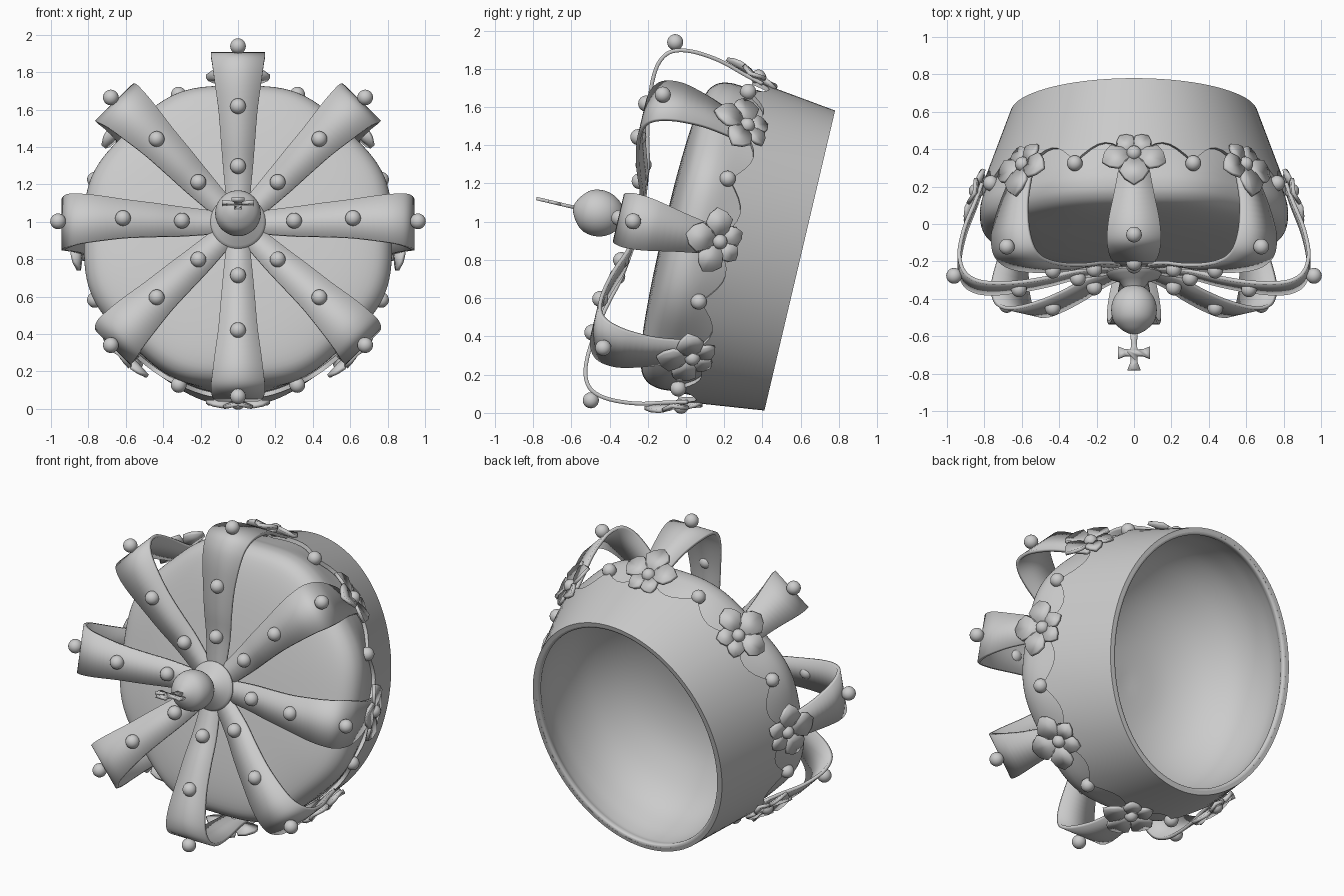
import bpy, bmesh, math
from mathutils import Matrix, Vector

if "Cube" in bpy.data.objects:
    bpy.data.objects.remove(bpy.data.objects["Cube"])

# The crown is modelled upright (local z = its axis) and then tipped forward
TILT = Matrix.Translation((0, 0.595, 0.797)) @ Matrix.Rotation(math.radians(76.75), 4, 'X')
SEG = 128
grey = bpy.data.materials.new("plain_grey")
grey.diffuse_color = (0.6, 0.6, 0.6, 1)
grey.use_nodes = True
grey.node_tree.nodes["Principled BSDF"].inputs["Base Color"].default_value = grey.diffuse_color


def finish(name, bm, thick=0, angle=40):
    bmesh.ops.recalc_face_normals(bm, faces=bm.faces)
    me = bpy.data.meshes.new(name)
    bm.to_mesh(me)
    bm.free()
    me.materials.append(grey)
    ob = bpy.data.objects.new(name, me)
    bpy.context.collection.objects.link(ob)
    ob.matrix_world = TILT
    if thick:
        mod = ob.modifiers.new("thickness", 'SOLIDIFY')
        mod.thickness = thick
        mod.offset = 0
    bpy.ops.object.select_all(action='DESELECT')
    ob.select_set(True)
    bpy.context.view_layer.objects.active = ob
    bpy.ops.object.shade_smooth_by_angle(angle=math.radians(angle))
    return ob


def skin(rows, closed_rows=False, wrap=True):
    """Quads between rows of points; wrap joins each row into a ring."""
    bm = bmesh.new()
    vs = [[bm.verts.new(p) for p in row] for row in rows]
    n = len(rows[0])
    pairs = list(zip(vs, vs[1:])) + ([(vs[-1], vs[0])] if closed_rows else [])
    for a, b in pairs:
        for j in range(n if wrap else n - 1):
            k = (j + 1) % n
            bm.faces.new((a[j], a[k], b[k], b[j]))
    bmesh.ops.remove_doubles(bm, verts=bm.verts, dist=1e-5)
    return bm


def spline(pts, steps=5):
    """Smooth curve through the points (Catmull-Rom)."""
    p = [Vector(q) for q in [pts[0]] + pts + [pts[-1]]]
    out = []
    for i in range(1, len(p) - 2):
        a, b, c, d = p[i - 1:i + 3]
        for s in range(steps):
            t = s / steps
            out.append(0.5 * (2 * b + (c - a) * t + (2 * a - 5 * b + 4 * c - d) * t * t
                              + (3 * b - a - 3 * c + d) * t ** 3))
    return out + [p[-2]]


def ring(a, b, z, puff=0):
    pts = []
    for i in range(SEG):
        th = math.tau * i / SEG
        k = 1 - puff * math.cos(8 * th)
        pts.append((a * k * math.cos(th), b * k * math.sin(th), z))
    return pts


def band_radii(z):
    return 0.66 + 0.37 * z, 0.806 + 0.125 * z


# Head band: oval at the rim, rounder above, with a scalloped top edge
def scallop(th):
    return 0.455 - 0.095 * abs(math.sin(8 * th))


def band_ring(f, inset):
    pts = []
    for i in range(SEG):
        th = math.tau * i / SEG
        z = f * scallop(th)
        a, b = band_radii(z)
        pts.append(((a - inset) * math.cos(th), (b - inset) * math.sin(th), z))
    return pts


finish("head_band", skin([band_ring(0, 0), band_ring(0.5, 0), band_ring(1, 0),
                          band_ring(1, 0.025), band_ring(0.5, 0.025), band_ring(0, 0.025)],
                         closed_rows=True))

# Cloth cap, slightly puffed between the arches
cap_profile = [(0.74, 0.81, 0.30), (0.785, 0.82, 0.40), (0.825, 0.83, 0.5),
               (0.835, 0.832, 0.57), (0.81, 0.81, 0.635), (0.74, 0.745, 0.68),
               (0.58, 0.585, 0.71), (0.32, 0.32, 0.727), (0.0, 0.0, 0.733)]
finish("cap", skin([ring(*p, 0.014 * min(1, max(0, (p[2] - 0.35) / 0.15)))
                    for p in spline(cap_profile, 4)]), angle=60)

# Domed inner lining with a small rolled lip at the rim
lining = [(0.637, 0.783, 0.0), (0.622, 0.768, 0.006), (0.62, 0.766, 0.025), (0.637, 0.775, 0.06),
          (0.655, 0.775, 0.16), (0.64, 0.745, 0.31), (0.58, 0.655, 0.45),
          (0.44, 0.49, 0.585), (0.25, 0.27, 0.665), (0.0, 0.0, 0.69)]
finish("lining", skin([ring(*p) for p in spline(lining, 4)]), angle=60)

# Eight arches: (radius, height, ribbon width)
arch_profile = [(0.855, 0.40, 0.14), (0.88, 0.50, 0.16), (0.922, 0.65, 0.21), (0.935, 0.80, 0.27),
                (0.912, 0.90, 0.29), (0.85, 0.95, 0.275), (0.75, 0.965, 0.25),
                (0.60, 0.953, 0.21), (0.45, 0.925, 0.185), (0.30, 0.887, 0.16), (0.12, 0.865, 0.125)]
arch_curve = spline(arch_profile)
for i in range(8):
    th = i * math.tau / 8
    out = Vector((math.cos(th), math.sin(th), 0))
    side = Vector((-math.sin(th), math.cos(th), 0))
    rows = []
    for r, z, w in arch_curve:
        # the feet follow the narrower oval of the band
        k = 1 - 0.05 * max(0, min(1, (0.8 - z) / 0.4)) * abs(out.x)
        c = out * (r * k) + Vector((0, 0, z))
        rows.append([c - side * w / 2, c + side * w / 2])
    finish(f"arch_{i + 1}", skin(rows, wrap=False), thick=0.02)


def pearl(bm, pos, radius=0.042):
    bmesh.ops.create_uvsphere(bm, u_segments=20, v_segments=12, radius=radius,
                              matrix=Matrix.Translation(pos))


# Pearls: three on each arch, one on each scallop point
bm = bmesh.new()
for i in range(8):
    th = i * math.tau / 8
    for r, z in ((0.30, 0.91), (0.615, 0.97), (0.962, 0.896)):
        pearl(bm, (r * math.cos(th), r * math.sin(th), z))
    th += math.tau / 16
    a, b = band_radii(0.455)
    pearl(bm, (a * math.cos(th), b * math.sin(th), 0.465))
finish("pearls", bm, angle=60)

# Flowers at the foot of each arch, leaning outward, with a large petal pointing up
petal = [(0.08, 0), (0.3, 0.26), (0.62, 0.4), (0.85, 0.25), (1.0, 0)]
petals = [(0, 0.195), (72, 0.18), (-72, 0.18), (144, 0.13), (-144, 0.13)]
for i in range(8):
    th = i * math.tau / 8
    out = Vector((math.cos(th), math.sin(th), 0))
    side = Vector((-math.sin(th), math.cos(th), 0))
    a, b = band_radii(0.43)
    base = Vector((a * out.x, b * out.y, 0.43)) + out * 0.012
    up = (Vector((0, 0, 1)) + out * 0.33).normalized()
    face = up.cross(side)
    face = face if face.dot(out) > 0 else -face
    bm = bmesh.new()
    for deg, size in petals:
        ang = math.radians(deg)
        along = up * math.cos(ang) + side * math.sin(ang)
        across = along.cross(face)
        for s in (1, -1):
            pts = [base + along * (u * size) + across * (v * size * s)
                   + face * (0.005 + v * size * 0.3) for u, v in petal]
            bm.faces.new([bm.verts.new(q) for q in pts])
    bmesh.ops.remove_doubles(bm, verts=bm.verts, dist=1e-5)
    finish(f"flower_{i + 1}", bm, thick=0.02, angle=20)
    bm = bmesh.new()
    pearl(bm, base + out * 0.012, 0.04)
    finish(f"flower_centre_{i + 1}", bm, angle=60)

# Collar where the arches meet, and the orb above it
collar = [(0.0, 0.855), (0.14, 0.855), (0.147, 0.885), (0.135, 0.905), (0.08, 0.925), (0.05, 0.97)]
finish("collar", skin([ring(r, r, z) for r, z in collar]))
orb = [(0.0, 0.945, 0), (0.06, 0.965, 0), (0.105, 1.015, 0), (0.122, 1.08, 0), (0.108, 1.145, 0),
       (0.065, 1.19, 0), (0.025, 1.212, 0), (0.0, 1.22, 0)]
finish("orb", skin([ring(r, r, z) for r, z, _ in spline(orb, 4)]), angle=60)

# Thin cross with flared arms
half = [(0.02, 1.19), (0.016, 1.27), (0.018, 1.302), (0.05, 1.30), (0.085, 1.285),
        (0.085, 1.352), (0.05, 1.338), (0.018, 1.336), (0.02, 1.375), (0.036, 1.415)]
outline = half + [(-x, z) for x, z in reversed(half)]
bm = bmesh.new()
bm.faces.new([bm.verts.new((x, 0, z)) for x, z in outline])
finish("cross", bm, thick=0.018)
